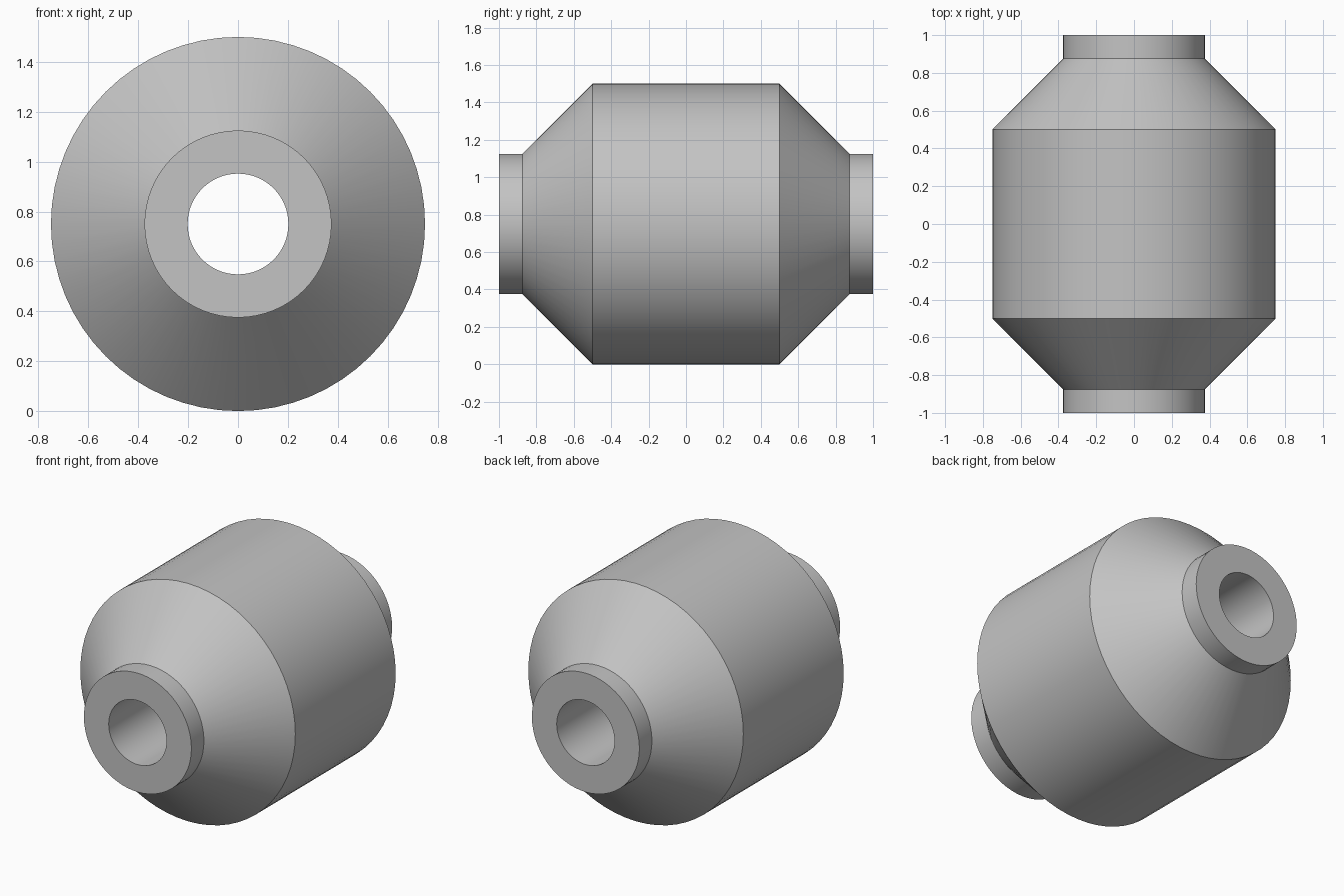
import bpy, bmesh
from math import radians, tau
from mathutils import Matrix, Vector

cube = bpy.data.objects.get("Cube")
if cube:
    bpy.data.objects.remove(cube, do_unlink=True)

SEGMENTS = 64
R_BODY, R_COLLAR, R_BORE = 0.75, 0.375, 0.202
Y_BODY, Y_COLLAR, Y_END = 0.5, 0.875, 1.0

# Plain grey metal
grey = bpy.data.materials.new("grey_metal")
grey.use_nodes = True
colour = (0.55, 0.55, 0.55, 1)
grey.diffuse_color = colour
grey.node_tree.nodes["Principled BSDF"].inputs["Base Color"].default_value = colour

# Half profile (radius, y), mirrored into a closed ring-shaped section
half = [(R_BORE, Y_END), (R_COLLAR, Y_END), (R_COLLAR, Y_COLLAR), (R_BODY, Y_BODY)]
profile = half + [(r, -y) for r, y in reversed(half)]

# Turned body: cylinder, two cones, two collars and the through bore
bm = bmesh.new()
rings = []
for i in range(SEGMENTS):
    turn = Matrix.Rotation(tau * i / SEGMENTS, 3, 'Y')
    rings.append([bm.verts.new(turn @ Vector((0, y, r)) + Vector((0, 0, R_BODY)))
                  for r, y in profile])
for i, ring in enumerate(rings):
    following = rings[(i + 1) % SEGMENTS]
    for j in range(len(profile)):
        k = (j + 1) % len(profile)
        bm.faces.new((ring[j], ring[k], following[k], following[j]))
bmesh.ops.recalc_face_normals(bm, faces=bm.faces)
mesh = bpy.data.meshes.new("hollow_body")
bm.to_mesh(mesh)
bm.free()
mesh.materials.append(grey)

body = bpy.data.objects.new("hollow_body", mesh)
bpy.context.collection.objects.link(body)
bpy.ops.object.select_all(action='DESELECT')
body.select_set(True)
bpy.context.view_layer.objects.active = body
bpy.ops.object.shade_smooth_by_angle(angle=radians(30))
